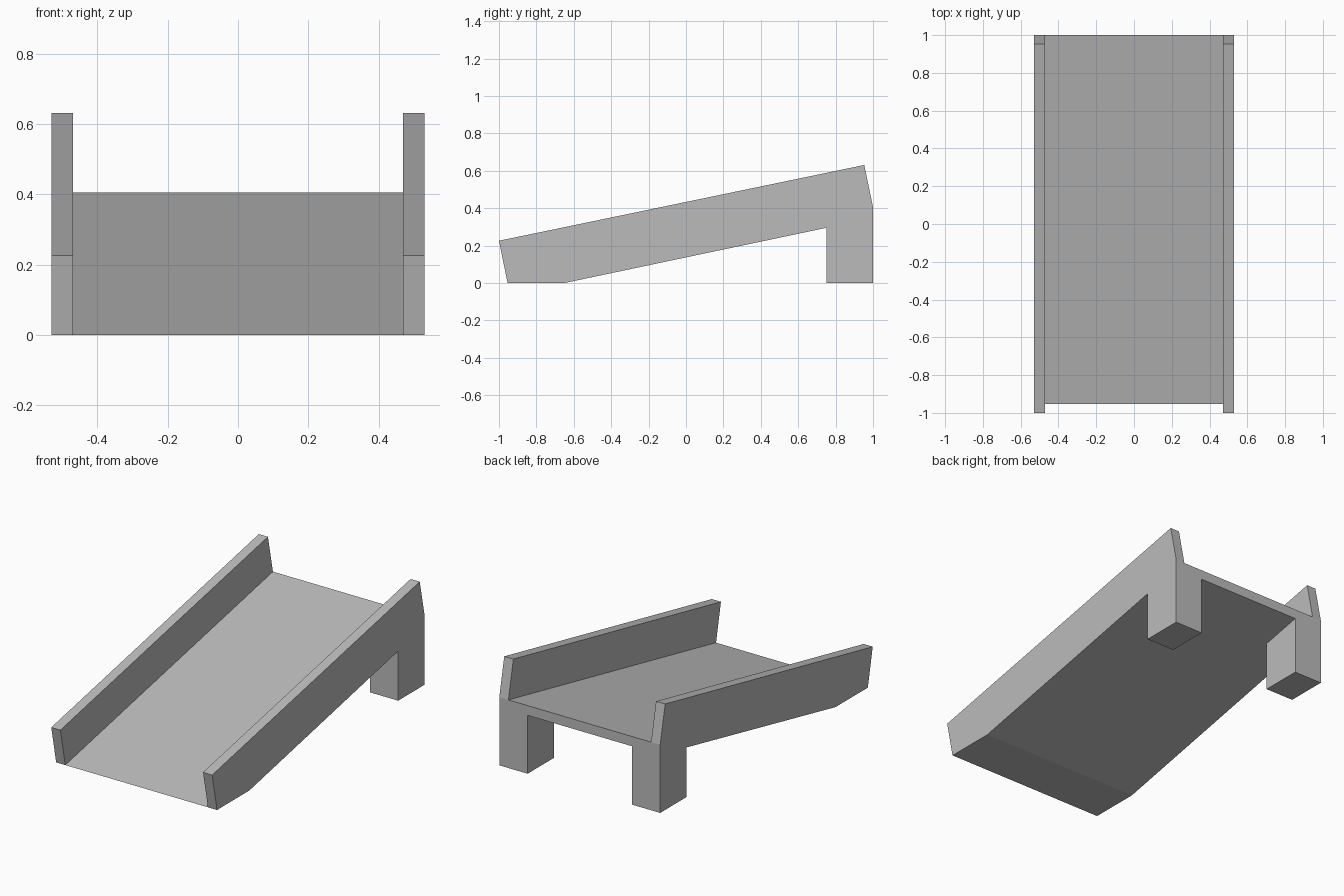
import bpy
import bmesh

cube = bpy.data.objects.get("Cube")
if cube:
    bpy.data.objects.remove(cube, do_unlink=True)

# Main dimensions
HALF_WIDTH = 0.53
RAIL_INNER = 0.47
LEG_INNER = 0.343
LEG_FRONT = 0.75
TOE_Y, BEND_Y = -0.954, -0.65
SLOPE = 0.2075


def deck_z(y):
    return (y - TOE_Y) * SLOPE


def belly_z(y):
    return (y - BEND_Y) * SLOPE * 1.015


grey = bpy.data.materials.new("plain grey")
grey.use_nodes = True
grey.diffuse_color = (0.5, 0.5, 0.5, 1)
grey.node_tree.nodes["Principled BSDF"].inputs["Base Color"].default_value = (0.5, 0.5, 0.5, 1)


def prism(name, profile, half):
    """Extrude a side profile of (y, z) points across x."""
    bm = bmesh.new()
    face = bm.faces.new([bm.verts.new((-half, y, z)) for y, z in profile])
    moved = bmesh.ops.extrude_face_region(bm, geom=[face])["geom"]
    verts = [v for v in moved if isinstance(v, bmesh.types.BMVert)]
    bmesh.ops.translate(bm, verts=verts, vec=(2 * half, 0, 0))
    bmesh.ops.recalc_face_normals(bm, faces=bm.faces)
    mesh = bpy.data.meshes.new(name)
    bm.to_mesh(mesh)
    bm.free()
    mesh.materials.append(grey)
    obj = bpy.data.objects.new(name, mesh)
    bpy.context.collection.objects.link(obj)
    return obj


# Sloped body with side rails and rear legs in one silhouette
ramp = prism("ramp_body", [
    (-1, 0.226), (TOE_Y, 0), (BEND_Y, 0), (LEG_FRONT, belly_z(LEG_FRONT)),
    (LEG_FRONT, 0), (1, 0), (1, deck_z(1)), (0.953, 0.631)], HALF_WIDTH)

# Channel between the rails, leaving the deck
channel = prism("channel_cutter", [
    (-1.2, deck_z(-1.2)), (1.2, deck_z(1.2)), (1.2, 1), (-1.2, 1)], RAIL_INNER)

# Opening between the rear legs, below the deck
opening = prism("leg_opening_cutter", [
    (LEG_FRONT, belly_z(LEG_FRONT)), (LEG_FRONT, -0.1),
    (1.2, -0.1), (1.2, belly_z(1.2))], LEG_INNER)

for cutter in (channel, opening):
    cutter.hide_render = True
    cutter.hide_set(True)
    cut = ramp.modifiers.new(cutter.name, "BOOLEAN")
    cut.operation = "DIFFERENCE"
    cut.solver = "EXACT"
    cut.object = cutter
